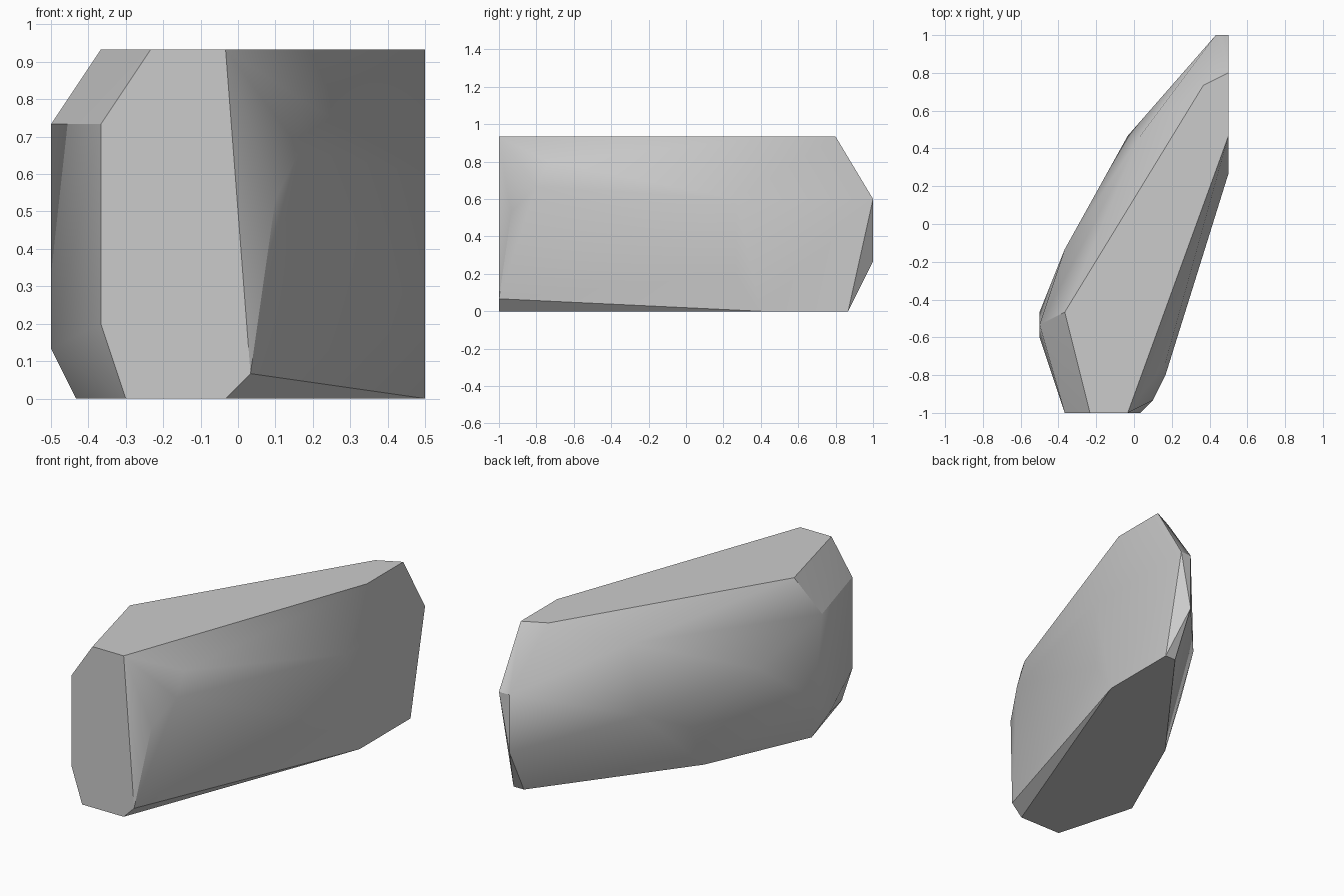
import bpy
import bmesh
import math

default_cube = bpy.data.objects.get("Cube")
if default_cube:
    bpy.data.objects.remove(default_cube, do_unlink=True)

# Corner points of the chiselled boulder, counted in cells of a coarse grid
CELL = 1 / 15
front_rim = [(2, 0, 11), (4, 0, 14), (7, 0, 14), (8, 0, 1),
             (7, 0, 0), (3, 0, 0), (2, 0, 3)]
top_rim = [(2, 8, 14), (13, 26, 14), (15, 27, 14), (15, 22, 14)]
base_rim = [(15, 21, 0), (15, 28, 0), (14, 28, 0), (5, 16, 0), (1, 7, 0)]
back_tip = [(15, 30, 9), (14, 30, 9), (14, 30, 4)]
left_flank = [(9, 1, 8), (10, 3, 10), (10, 4, 12), (15, 19, 3), (15, 19, 9)]
right_flank = [(0, 7, 11), (0, 6, 2), (0, 8, 4), (2, 13, 8),
               (5, 15, 13), (5, 18, 4), (7, 22, 6), (8, 22, 12)]


def make_material(name, colour):
    material = bpy.data.materials.new(name)
    material.use_nodes = True
    material.diffuse_color = colour
    shader = material.node_tree.nodes["Principled BSDF"]
    shader.inputs["Base Color"].default_value = colour
    return material


def make_rock(name, corners, material):
    """Wrap the corner points in a convex skin and merge its flat facets."""
    bm = bmesh.new()
    for i, j, k in corners:
        bm.verts.new(((i - 7.5) * CELL, (j - 15) * CELL, k * CELL))
    hull = bmesh.ops.convex_hull(bm, input=bm.verts)
    spare = {v for key in ("geom_interior", "geom_unused")
             for v in hull[key] if isinstance(v, bmesh.types.BMVert)}
    bmesh.ops.delete(bm, geom=list(spare), context="VERTS")
    bmesh.ops.dissolve_limit(bm, angle_limit=math.radians(0.5),
                             verts=bm.verts, edges=bm.edges)
    bmesh.ops.recalc_face_normals(bm, faces=bm.faces)
    mesh = bpy.data.meshes.new(name)
    bm.to_mesh(mesh)
    bm.free()
    mesh.materials.append(material)
    rock = bpy.data.objects.new(name, mesh)
    bpy.context.collection.objects.link(rock)
    return rock


stone_grey = make_material("stone_grey", (0.6, 0.6, 0.6, 1))
boulder = make_rock("boulder", front_rim + top_rim + base_rim + back_tip
                    + left_flank + right_flank, stone_grey)

# Soft shading that keeps the chiselled edges crisp
bpy.ops.object.select_all(action="DESELECT")
boulder.select_set(True)
bpy.context.view_layer.objects.active = boulder
bpy.ops.object.shade_smooth_by_angle(angle=math.radians(30))
